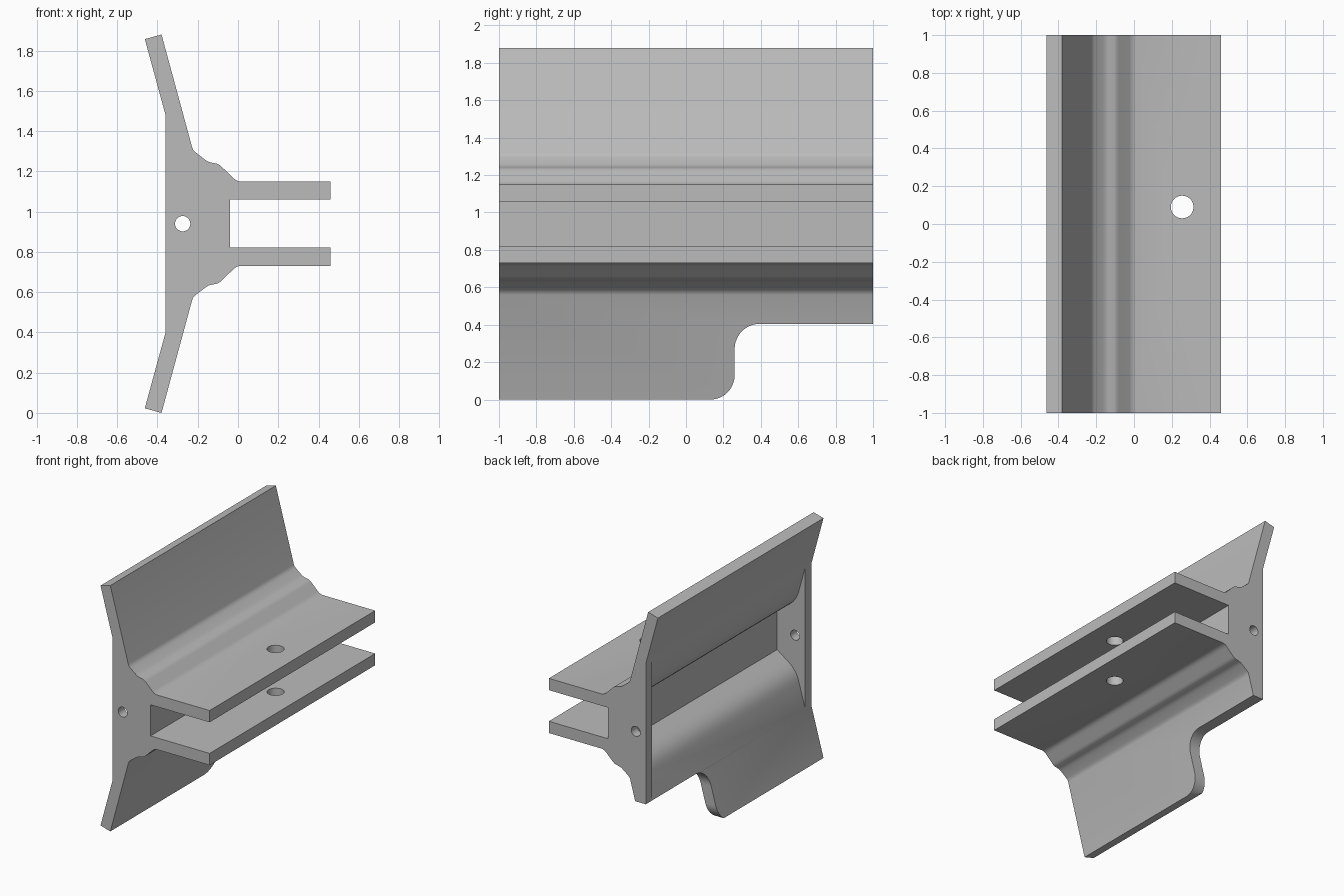
import bpy, bmesh, math
from mathutils import Vector

cube = bpy.data.objects.get("Cube")
if cube:
    bpy.data.objects.remove(cube)

MID = 0.94      # height of the mirror plane

grey = bpy.data.materials.new("plain grey")
grey.use_nodes = True
colour = (0.5, 0.5, 0.5, 1)
grey.diffuse_color = colour
grey.node_tree.nodes["Principled BSDF"].inputs["Base Color"].default_value = colour


def prism(name, points, axis):
    """Extrude a closed outline of 3D points along a vector."""
    bm = bmesh.new()
    face = bm.faces.new([bm.verts.new(p) for p in points])
    new = bmesh.ops.extrude_face_region(bm, geom=[face])["geom"]
    bmesh.ops.translate(bm, vec=axis, verts=[v for v in new if isinstance(v, bmesh.types.BMVert)])
    bmesh.ops.recalc_face_normals(bm, faces=bm.faces)
    mesh = bpy.data.meshes.new(name)
    bm.to_mesh(mesh)
    bm.free()
    mesh.materials.append(grey)
    obj = bpy.data.objects.new(name, mesh)
    bpy.context.collection.objects.link(obj)
    return obj


def mirrored(half):
    """Complete an upper half outline with its reflection below MID."""
    return half + [(x, 2 * MID - z) for x, z in reversed(half)]


def section(name, outline, half_length):
    return prism(name, [(x, -half_length, z) for x, z in outline], Vector((0, 2 * half_length, 0)))


def circle(r, n=40):
    return [(r * math.cos(2 * math.pi * i / n), r * math.sin(2 * math.pi * i / n)) for i in range(n)]


def arc(cy, cz, r, start, end, n=12):
    angles = [math.radians(start + (end - start) * i / n) for i in range(n + 1)]
    return [(cy + r * math.cos(a), cz + r * math.sin(a)) for a in angles]


def cut(target, cutter):
    cutter.hide_render = True
    mod = target.modifiers.new("cut", "BOOLEAN")
    mod.operation = "DIFFERENCE"
    mod.solver = "EXACT"
    mod.object = cutter
    bpy.context.view_layer.objects.active = target
    bpy.ops.object.modifier_apply(modifier=mod.name)
    bpy.data.objects.remove(cutter)


# Bracket section: wing, stepped shoulder and channel flange
half = [(-0.36, 1.48), (-0.463, 1.857), (-0.38, 1.88), (-0.228, 1.32), (-0.222, 1.306),
        (-0.21, 1.294), (-0.165, 1.259), (-0.15, 1.249), (-0.135, 1.244), (-0.105, 1.238),
        (-0.092, 1.232), (-0.08, 1.222), (-0.025, 1.168), (-0.01, 1.156), (0.01, 1.149),
        (0.46, 1.149), (0.46, 1.059), (-0.04, 1.059)]
bracket = section("bracket_body", mirrored(half), 1.0)

# Hollow back between the two end plates
hollow = [(-0.48, 1.478), (-0.36, 1.478), (-0.308, 1.29), (-0.297, 1.255), (-0.28, 1.222),
          (-0.258, 1.193), (-0.23, 1.167), (-0.2, 1.145), (-0.124, 1.09)]
cut(bracket, section("hollow_cutter", mirrored(hollow), 0.925))

# Round holes through the end plates and the flanges
cut(bracket, section("end_hole_cutter", [(x - 0.275, z + MID) for x, z in circle(0.038)], 1.1))
cut(bracket, prism("flange_hole_cutter", [(x + 0.255, y + 0.09, 0.6) for x, y in circle(0.06)],
                   Vector((0, 0, 0.7))))

# Rounded notch in the lower wing
notch = ([(0.13, -0.1)] + arc(0.13, 0.13, 0.13, -90, 0)
         + arc(0.395, 0.27, 0.135, 180, 90) + [(1.1, 0.405), (1.1, -0.1)])
cut(bracket, prism("notch_cutter", [(-0.7, y, z) for y, z in notch], Vector((0.6, 0, 0))))

bpy.ops.object.select_all(action="DESELECT")
bracket.select_set(True)
bpy.context.view_layer.objects.active = bracket
bpy.ops.object.shade_smooth_by_angle(angle=math.radians(30))
